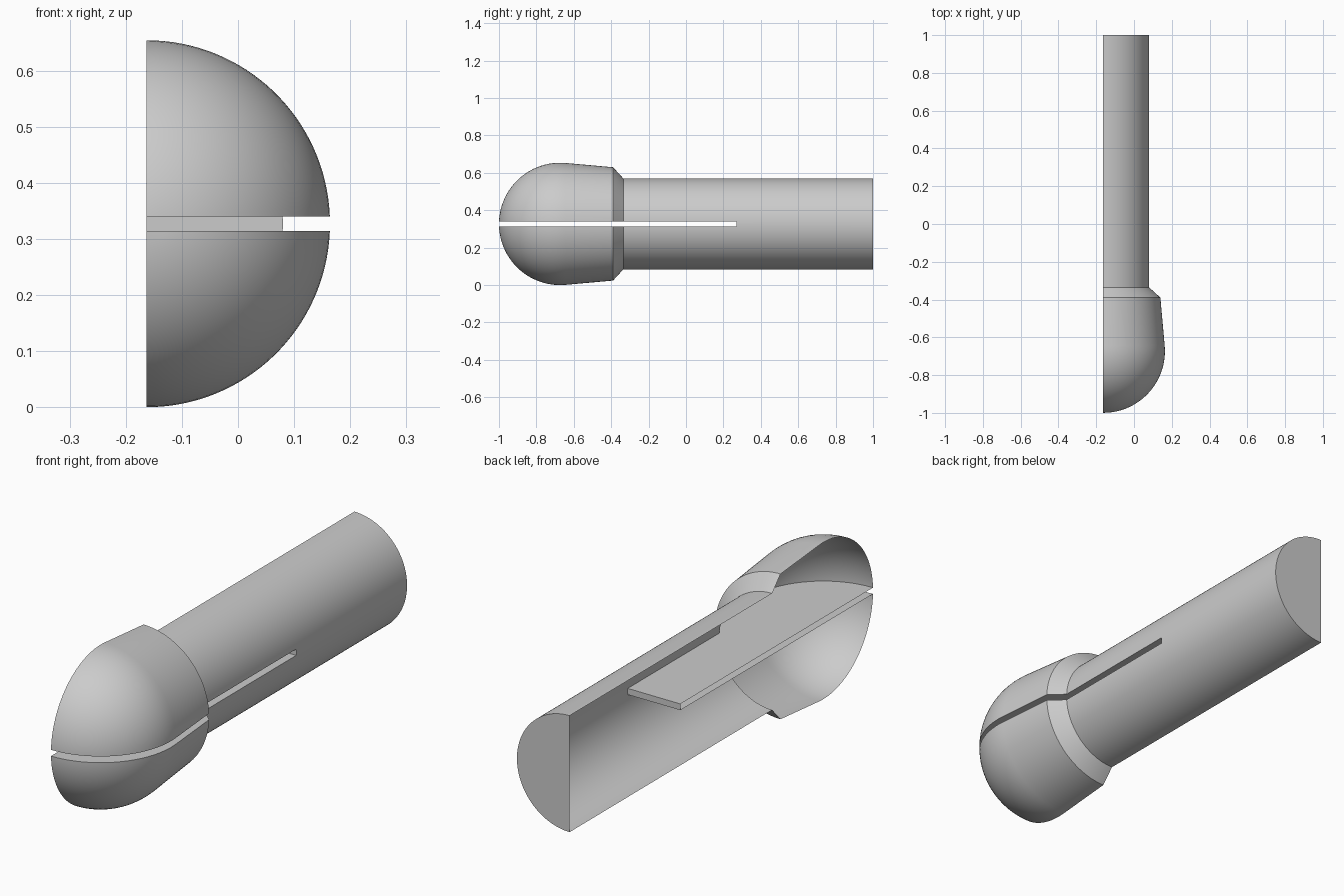
import bpy, bmesh, math

if "Cube" in bpy.data.objects:
    bpy.data.objects.remove(bpy.data.objects["Cube"])

CUT_X = -0.163      # open lengthwise cut plane
R_HEAD, R_SHAFT = 0.327, 0.243
HALF_GAP = 0.013    # half the slot height
SLOT_END = 0.27
STEPS = 32

grey = bpy.data.materials.new("plain_grey")
grey.diffuse_color = (0.6, 0.6, 0.6, 1)
grey.use_nodes = True
grey.node_tree.nodes["Principled BSDF"].inputs["Base Color"].default_value = grey.diffuse_color

# Profile along y: round nose, tapered head, chamfer, shaft
profile = []
first = -math.acos(HALF_GAP / R_HEAD)
last = math.radians(5)
for i in range(25):
    t = first + (last - first) * i / 24
    profile.append((-1 + R_HEAD + R_HEAD * math.sin(t), R_HEAD * math.cos(t)))
profile += [(-0.39, 0.303), (-0.335, R_SHAFT), (SLOT_END, R_SHAFT)]

bm = bmesh.new()


def arc(y, r):
    """Quarter arc from the slot edge up to the cut plane."""
    a0 = math.asin(min(1, HALF_GAP / r))
    angles = [a0 + (math.pi / 2 - a0) * j / STEPS for j in range(STEPS + 1)]
    return [bm.verts.new((r * math.cos(a), y, r * math.sin(a))) for a in angles]


def skin(a, b):
    for j in range(len(a) - 1):
        bm.faces.new((a[j], b[j], b[j + 1], a[j + 1]))


# Outer skin of the upper half
rings = [arc(y, r) for y, r in profile]
for a, b in zip(rings, rings[1:]):
    skin(a, b)

# Unslotted rear of the shaft, reaching down to the middle plane
slot_low = bm.verts.new((R_SHAFT, SLOT_END, 0))
rear = [bm.verts.new((R_SHAFT, 1, 0))] + arc(1, R_SHAFT)
skin([slot_low] + rings[-1], rear)

# Slot wall and slot end
corner = bm.verts.new((0, SLOT_END, HALF_GAP))
corner_low = bm.verts.new((0, SLOT_END, 0))
bm.faces.new([corner] + [ring[0] for ring in reversed(rings)])
bm.faces.new((corner, corner_low, slot_low, rings[-1][0]))

# Flat rear end
bm.faces.new([bm.verts.new((0, 1, 0))] + rear[::-1])

bmesh.ops.remove_doubles(bm, verts=bm.verts, dist=1e-5)
mesh = bpy.data.meshes.new("split_plug")
bm.to_mesh(mesh)
bm.free()
mesh.materials.append(grey)
plug = bpy.data.objects.new("split_plug_shell", mesh)
plug.location = (CUT_X, 0, R_HEAD)
bpy.context.collection.objects.link(plug)

# Lower half by mirroring
mirror = plug.modifiers.new("lower_half", 'MIRROR')
mirror.use_axis = (False, False, True)
mirror.merge_threshold = 0.0005

bpy.context.view_layer.objects.active = plug
plug.select_set(True)
bpy.ops.object.modifier_apply(modifier=mirror.name)
bpy.ops.object.shade_smooth_by_angle(angle=math.radians(25))
